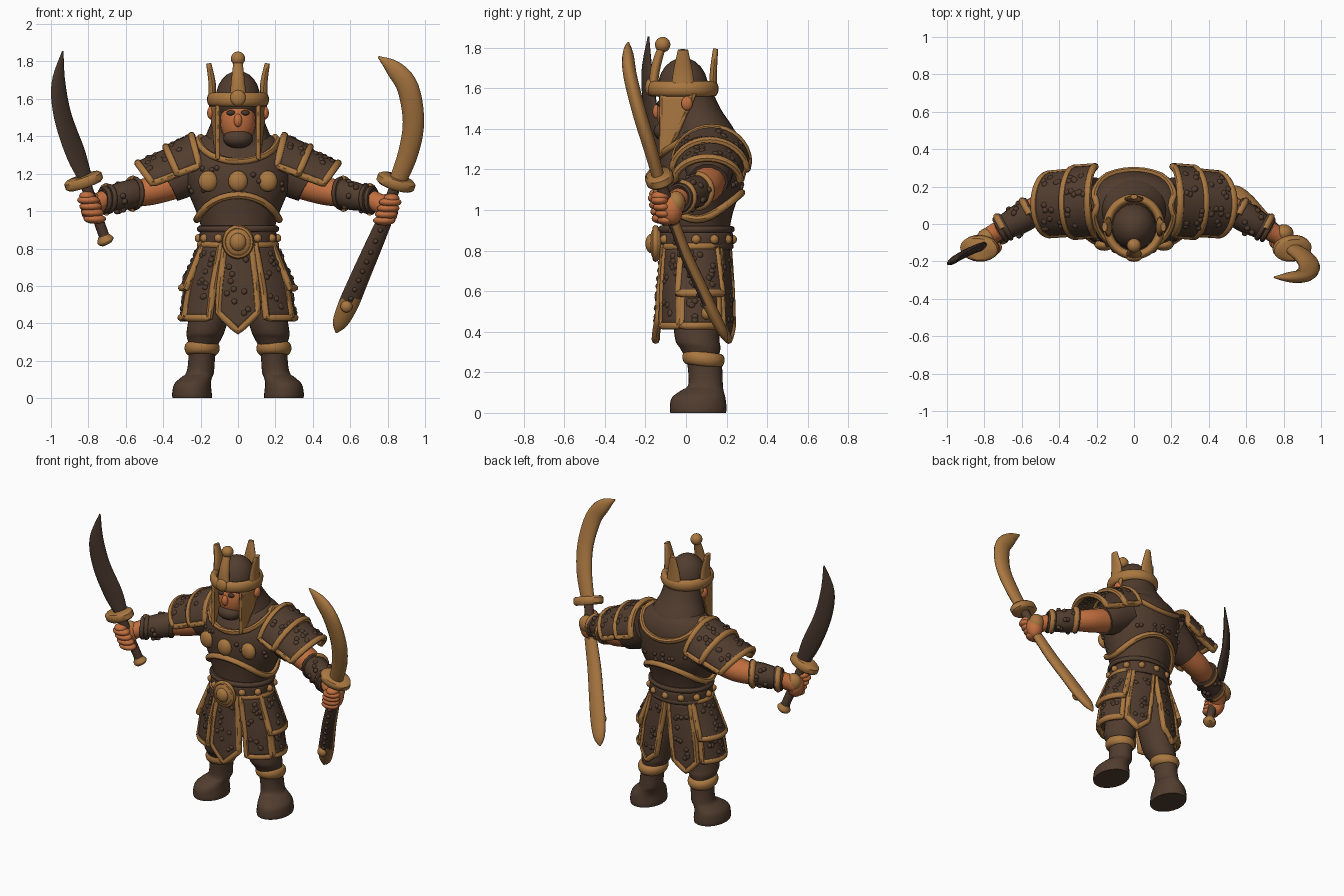
import bpy, bmesh, random
from math import sin, cos, pi, radians
from mathutils import Vector

random.seed(4)
if "Cube" in bpy.data.objects:
    bpy.data.objects.remove(bpy.data.objects["Cube"])


def material(name, rgb):
    m = bpy.data.materials.new(name)
    m.use_nodes = True
    m.diffuse_color = (*rgb, 1)
    m.node_tree.nodes["Principled BSDF"].inputs["Base Color"].default_value = (*rgb, 1)
    return m


LEATHER = material("dark leather", (.083, .046, .028))
GOLD = material("aged gold", (.4, .185, .052))
SKIN = material("tanned skin", (.54, .16, .05))
STEEL = material("dark blade", (.06, .036, .024))


# ---- helpers ----
def finish(name, bm, mat):
    bmesh.ops.recalc_face_normals(bm, faces=bm.faces)
    me = bpy.data.meshes.new(name)
    bm.to_mesh(me)
    bm.free()
    me.materials.append(mat)
    me.shade_smooth()
    me.set_sharp_from_angle(angle=radians(45))
    ob = bpy.data.objects.new(name, me)
    bpy.context.collection.objects.link(ob)
    return ob


def skin_rings(name, rings, mat, closed=False):
    bm = bmesh.new()
    rows = [[bm.verts.new(p) for p in ring] for ring in rings]
    n = len(rows[0])
    for a, b in zip(rows, rows[1:] + (rows[:1] if closed else [])):
        for i in range(n):
            j = (i + 1) % n
            bm.faces.new((a[i], a[j], b[j], b[i]))
    if not closed:
        bm.faces.new(rows[0])
        bm.faces.new(rows[-1])
    return finish(name, bm, mat)


def spline(keys, steps):
    out = []
    last = len(keys) - 1
    for i in range(last):
        quad = [keys[min(max(i + d, 0), last)] for d in (-1, 0, 1, 2)]
        for k in range(steps):
            t = k / steps
            out.append([b + t / 2 * (c - a + t * (2 * a - 5 * b + 4 * c - d + t * (3 * (b - c) + d - a)))
                        for a, b, c, d in zip(*quad)])
    return out + [keys[-1]]


def loft(name, keys, mat, sides=28, steps=4):
    """Keys are horizontal ellipses: x, y, z, x radius, y radius."""
    rings = [[(x + a * sin(2 * pi * i / sides), y - b * cos(2 * pi * i / sides), z) for i in range(sides)]
             for x, y, z, a, b in spline(keys, steps)]
    return skin_rings(name, rings, mat)


def sweep(name, keys, mat, hint=(1, 0, 0), sides=14, closed=False, steps=5):
    """Keys are x, y, z and the radii along and across the hint."""
    keys = keys if closed else spline(keys, steps)
    pts = [Vector(k[:3]) for k in keys]
    n, h, rings = len(pts), Vector(hint), []
    for i, p in enumerate(pts):
        t = pts[(i + 1) % n] - pts[i - 1] if closed else pts[min(i + 1, n - 1)] - pts[max(i - 1, 0)]
        t.normalize()
        h = (h - t * h.dot(t)).normalized()
        w = t.cross(h)
        a, b = keys[i][3:]
        rings.append([p + h * a * cos(2 * pi * k / sides) + w * b * sin(2 * pi * k / sides) for k in range(sides)])
    return skin_rings(name, rings, mat, closed)


def tube(name, pts, r, mat=GOLD, closed=False):
    return sweep(name, [(*p, r, r) for p in pts], mat, (.3, .5, .8), 8, closed, 1)


def ball(name, loc, size, mat):
    bm = bmesh.new()
    bmesh.ops.create_uvsphere(bm, u_segments=20, v_segments=12, radius=1)
    bmesh.ops.scale(bm, vec=size, verts=bm.verts)
    bmesh.ops.translate(bm, vec=loc, verts=bm.verts)
    return finish(name, bm, mat)


def studs(name, pts, r, mat=LEATHER):
    bm = bmesh.new()
    for p in pts:
        new = bmesh.ops.create_icosphere(bm, subdivisions=2, radius=r)["verts"]
        bmesh.ops.translate(bm, vec=p, verts=new)
    return finish(name, bm, mat)


def surf(rings, deg, z, off=0.0):
    """Point on a lofted shape; angle zero is the front."""
    for lo, hi in zip(rings, rings[1:]):
        if z <= hi[2]:
            break
    t = (z - lo[2]) / (hi[2] - lo[2])
    x, y, _, a, b = [p + (q - p) * t for p, q in zip(lo, hi)]
    d = radians(deg)
    return Vector((x + (a + off) * sin(d), y - (b + off) * cos(d), z))


def plate(name, f, mat=LEATHER, trim=.02, bumps=0, n=12):
    """Curved sheet f(u, v) with a raised border and scattered studs."""
    bm = bmesh.new()
    grid = [[bm.verts.new(f(i / n, j / n)) for i in range(n + 1)] for j in range(n + 1)]
    for j in range(n):
        for i in range(n):
            bm.faces.new((grid[j][i], grid[j][i + 1], grid[j + 1][i + 1], grid[j + 1][i]))
    ob = finish(name, bm, mat)
    mod = ob.modifiers.new("thickness", "SOLIDIFY")
    mod.thickness, mod.offset = .02, 0
    s = [i / n for i in range(n)]
    edge = [(t, 0) for t in s] + [(1, t) for t in s] + [(1 - t, 1) for t in s] + [(0, 1 - t) for t in s]
    tube(name + "_trim", [f(*e) for e in edge], trim, closed=True)
    if bumps:
        studs(name + "_studs", [f(random.uniform(.18, .82), random.uniform(.12, .88)) for _ in range(bumps)], .019)


# ---- torso ----
TORSO = [(0, .05, .78, .19, .16), (0, .05, .9, .195, .165), (0, .055, 1, .225, .18), (0, .065, 1.1, .265, .205),
         (0, .07, 1.2, .285, .21), (0, .085, 1.3, .275, .195), (0, .1, 1.38, .22, .15), (0, .1, 1.43, .12, .1)]
loft("torso", TORSO, LEATHER, 36)
turn = range(0, 360, 10)
tube("cuirass_trim", [surf(TORSO, a, 1.02 + .065 * cos(radians(2 * a)), .008) for a in turn], .02, closed=True)
tube("collar_trim", [surf(TORSO, a, 1.395 - .13 * cos(radians(a)) ** 2, .008) for a in turn], .018, closed=True)
studs("torso_studs", [surf(TORSO, random.uniform(0, 360), random.uniform(1.1, 1.25)) for _ in range(30)], .015)
for deg in (-34, 0, 34):
    ball("chest_boss", surf(TORSO, deg, 1.16, .008), (.052, .032, .056), GOLD)

# ---- belt ----
loft("belt", [(0, .05, .81, .195, .17), (0, .05, .82, .207, .182), (0, .05, .88, .207, .182), (0, .05, .89, .195, .17)], LEATHER)
for z in (.82, .905):
    tube("belt_roll", [surf(TORSO, a, z, .006) for a in turn], .018, LEATHER, True)
studs("belt_rosettes", [surf(TORSO, a, .855, .015) for a in range(30, 340, 30)], .024, GOLD)
ball("buckle", (0, -.145, .835), (.08, .035, .085), GOLD)
ball("buckle_boss", (0, -.17, .835), (.045, .03, .048), GOLD)
tube("buckle_rim", [(.07 * sin(radians(a)), -.15, .835 + .075 * cos(radians(a))) for a in turn], .016, closed=True)

# ---- skirt panels ----
SKIRT = [(0, .045, .34, .312, .183), (0, .045, .6, .272, .175), (0, .045, .84, .195, .16)]


def skirt_panel(name, a0, a1, top, low, tip=0, flare=.006, splay=0, bumps=12):
    def f(u, v):
        end = low - tip * (1 - abs(2 * u - 1))
        return surf(SKIRT, a0 + (a1 - a0) * u + splay * u * v, top + (end - top) * v, flare * v)
    plate(name, f, bumps=bumps)


skirt_panel("front_tabard", -20, 20, .82, .46, .1, .012, 0, 10)
for side, s in (("left", 1), ("right", -1)):
    skirt_panel(side + "_front_panel", s * 66, s * 27, .82, .43, 0, .006, s * 3)
    skirt_panel(side + "_lower_tasset", s * 70, s * 128, .64, .43)
    skirt_panel(side + "_upper_tasset", s * 66, s * 130, .82, .59, 0, .028)
    skirt_panel(side + "_back_panel", s * 136, s * 177, .82, .43, .07, .006, s * -10)

# ---- head and helmet ----
loft("neck_cowl", [(0, .09, 1.32, .2, .185), (0, .08, 1.41, .17, .15), (0, .04, 1.5, .136, .13), (0, 0, 1.61, .128, .12)], LEATHER)
ball("head", (0, -.055, 1.48), (.095, .09, .13), SKIN)
ball("nose", (0, -.145, 1.485), (.022, .02, .035), SKIN)
ball("beard", (0, -.09, 1.388), (.08, .07, .052), LEATHER)
ball("helmet_dome", (0, -.015, 1.6), (.12, .125, .15), LEATHER)
sweep("helmet_band", [(.142 * sin(radians(a)), -.015 - .152 * cos(radians(a)), 1.597, .038, .024) for a in turn],
      GOLD, (0, 0, 1), closed=True)
ball("band_medallion", (0, -.18, 1.605), (.042, .022, .042), GOLD)
sweep("crest_stalk", [(0, -.165, 1.58, .046, .022), (0, -.15, 1.7, .036, .024), (0, -.12, 1.8, .024, .02)], GOLD)
ball("crest_ball", (0, -.115, 1.815), (.038, .038, .038), GOLD)
sweep("back_horn", [(0, .135, 1.58, .055, .018), (0, .135, 1.68, .045, .018), (0, .146, 1.795, .018, .013)], GOLD)

for side, s in (("left", 1), ("right", -1)):
    sweep(side + "_horn", [(s * .14, -.015, 1.58, .06, .02), (s * .138, -.015, 1.68, .048, .02),
                           (s * .157, -.015, 1.79, .025, .014)], GOLD, (0, 1, 0))
    plate(side + "_cheek_guard", lambda u, v: (s * (.108 + .036 * u * (1 - v)), -.12 + .16 * u * (1 - v) + .03 * v * u,
                                               1.57 - .29 * v), GOLD, .012)
    ball(side + "_eye", (s * .037, -.13, 1.525), (.024, .014, .014), STEEL)
    ball(side + "_ear", (s * .145, .005, 1.525), (.02, .028, .035), SKIN)

    # ---- arm ----
    sweep(side + "_sleeve", [(s * .2, .12, 1.24, .13, .13), (s * .3, .115, 1.18, .115, .115),
                             (s * .37, .11, 1.14, .098, .1)], LEATHER, (0, 1, 0))
    sweep(side + "_elbow", [(s * .33, .115, 1.15, .085, .085), (s * .46, .095, 1.11, .084, .078),
                            (s * .58, .05, 1.085, .066, .066)], SKIN, (0, 1, 0))
    cuff, wrist = Vector((s * .55, .06, 1.095)), Vector((s * .715, -.03, 1.06))
    sweep(side + "_bracer", [(*cuff, .078, .078), (*cuff.lerp(wrist, .4), .08, .078), (*wrist, .062, .062)], LEATHER, (0, 1, 0))
    aim = (wrist - cuff).normalized()
    back = Vector((0, 0, s)).cross(aim).normalized()
    up = Vector((0, 0, 1))

    def around(t, r, deg):
        return cuff.lerp(wrist, t) + r * (back * cos(radians(deg)) + up * sin(radians(deg)))
    for t, r in ((0, .076), (.85, .067), (1, .061)):
        tube(side + "_bracer_ring", [around(t, r, a) for a in turn], .014, LEATHER, True)
    for t, r in ((.06, .08), (.92, .07)):
        tube(side + "_bracer_clasp", [around(t, r, a) for a in range(-90, 91, 15)], .018)
    studs(side + "_bracer_studs", [around(random.uniform(.15, .7), .076, random.uniform(0, 360)) for _ in range(12)], .016)
    sweep(side + "_wrist", [(*wrist, .052, .052), (s * .79, -.075, 1.025, .05, .055)], SKIN, (0, 1, 0))

    # ---- layered shoulder guard arching over the arm ----
    def tier(v0, v1, lift):
        def f(u, v):
            t = v0 + (v1 - v0) * v
            d = radians(-86 + 172 * u)
            r = .19 - .025 * t + lift + .012 * v
            return Vector((s * (.205 + .245 * t + r * (.22 + .26 * t) * cos(d)), .125 - .02 * t + r * .92 * sin(d),
                           1.23 - .09 * t + r * (.88 - .22 * t) * cos(d)))
        return f
    for k, (v0, v1) in enumerate(((.42, 1), (0, .46))):
        plate(f"{side}_shoulder_tier_{k + 1}", tier(v0, v1, .008 * k), bumps=14, n=16)

    # ---- leg and boot ----
    loft(side + "_trouser", [(s * .1, .05, .8, .09, .12), (s * .13, .05, .55, .11, .12), (s * .17, .055, .37, .103, .11),
                             (s * .18, .07, .32, .092, .1), (s * .185, .08, .27, .07, .08)], LEATHER)
    sweep(side + "_knee_cuff", [(s * .192 + .068 * sin(radians(a)), .086 - .078 * cos(radians(a)),
                                .265 + .01 * cos(radians(a)), .036, .026) for a in turn], GOLD, (0, 0, 1), closed=True)
    loft(side + "_boot", [(s * .245, .06, 0, .105, .137), (s * .246, .06, .025, .106, .14), (s * .243, .062, .075, .098, .132),
                          (s * .222, .08, .11, .083, .105), (s * .203, .096, .135, .074, .086),
                          (s * .195, .095, .2, .071, .084), (s * .192, .09, .27, .075, .088)], LEATHER)


# ---- hands and weapons ----
def grip(side, hand, axis):
    hand, axis = Vector(hand), Vector(axis).normalized()
    ball(side + "_palm", hand + Vector((0, .015, 0)), (.056, .056, .078), SKIN)
    ball(side + "_hand_guard", hand + Vector((0, .036, .03)), (.053, .047, .058), GOLD)
    for k in range(4):
        ball(side + "_finger", hand + axis * .036 * (k - 1.7) + Vector((0, -.03, 0)), (.06, .045, .026), SKIN)
    ball(side + "_thumb", hand + axis * .07 + Vector((0, -.02, 0)), (.042, .045, .026), SKIN)


def guard(name, loc, axis):
    p, d = Vector(loc), Vector(axis).normalized()
    sweep(name, [(*(p + d * t), .105 * w, .07 * w) for t, w in ((-.028, .85), (-.016, 1), (.016, 1), (.028, .85))],
          GOLD, steps=1, sides=20)


lean = (-.11, -.06, .32)
grip("right", (-.785, -.105, 1.015), lean)
guard("right_guard", (-.825, -.13, 1.16), lean)
sweep("right_hilt", [(-.71, -.07, .85, .028, .028), (-.82, -.13, 1.16, .03, .03)], LEATHER)
sweep("right_pommel", [(-.70, -.065, .825, .03, .03), (-.708, -.068, .842, .046, .042), (-.718, -.073, .87, .03, .03)], GOLD)
sweep("right_blade", [(-.81, -.12, 1.16, .038, .02), (-.865, -.14, 1.3, .06, .02), (-.935, -.175, 1.5, .056, .02),
                      (-.96, -.192, 1.68, .044, .018), (-.937, -.185, 1.855, .004, .004)], STEEL, (.86, .5, 0))

lean = (.1, -.1, .3)
grip("left", (.8, -.085, 1.005), lean)
guard("left_guard", (.845, -.13, 1.155), lean)
sweep("left_blade", [(.845, -.13, 1.14, .045, .03), (.91, -.178, 1.31, .054, .034), (.938, -.23, 1.48, .057, .035),
                     (.908, -.275, 1.66, .058, .034), (.835, -.285, 1.76, .046, .028), (.75, -.285, 1.825, .005, .005)], GOLD)
sweep("left_hilt", [(.845, -.13, 1.15, .03, .03), (.77, -.055, .92, .03, .03)], LEATHER)
SHEATH = [(.78, -.06, .94, .042, .028), (.71, .0, .78, .048, .03), (.645, .07, .63, .052, .03),
          (.59, .13, .5, .054, .03), (.545, .18, .4, .04, .024), (.525, .2, .35, .005, .005)]
sheath = sweep("scabbard", SHEATH, LEATHER)
sheath.data.materials.append(GOLD)
for face in sheath.data.polygons:
    face.material_index = int(face.center.z < .52 or face.normal.y > -.25)
ball("scabbard_boss", (.58, .1, .49), (.032, .025, .032), GOLD)
studs("scabbard_studs", [(x, y - .03, z) for x, y, z, _, _ in spline(SHEATH[:4], 3)[1:-1]], .014)
